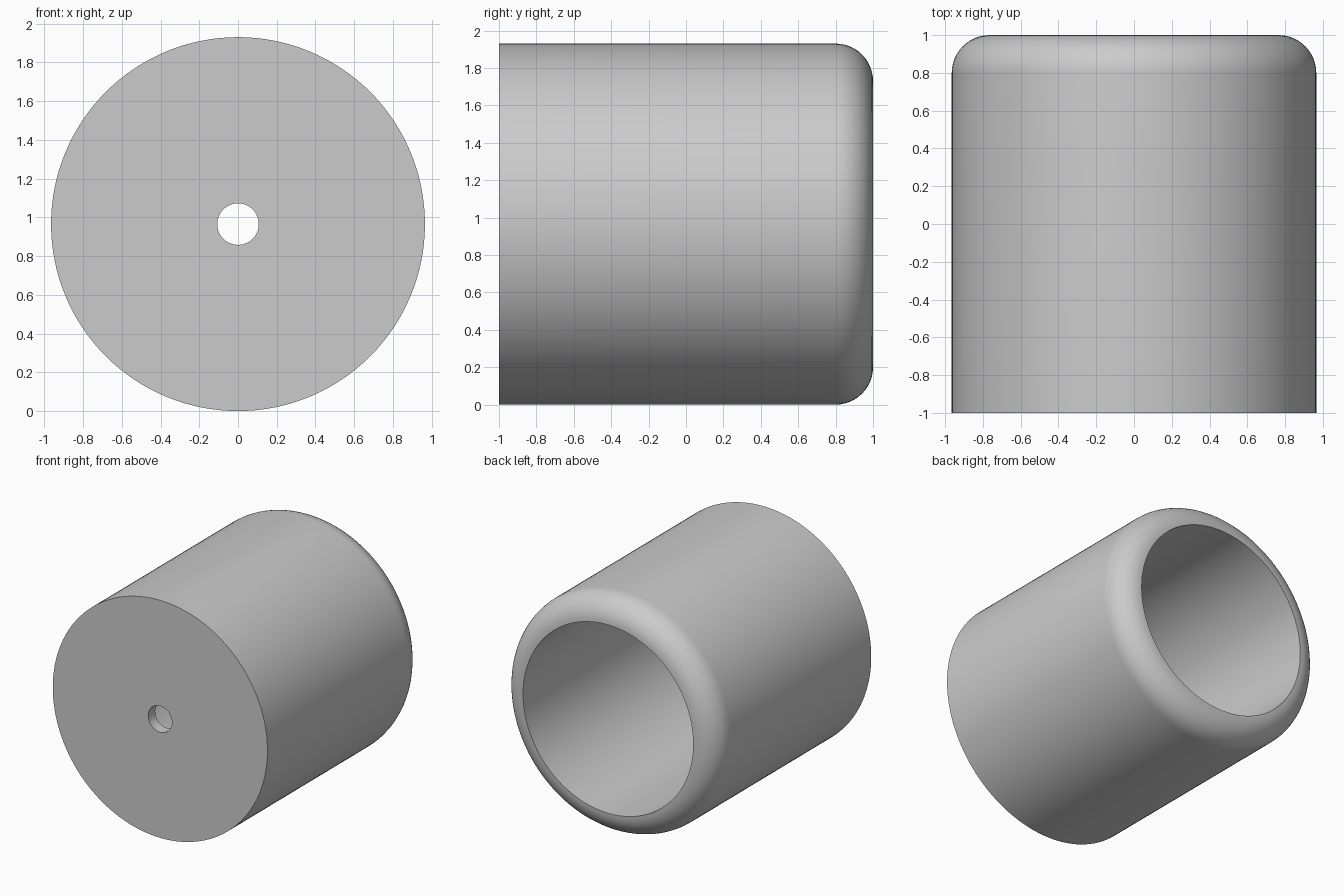
import bpy
import bmesh
from math import sin, cos, pi, radians
from mathutils import Vector

cube = bpy.data.objects.get("Cube")
if cube:
    bpy.data.objects.remove(cube, do_unlink=True)

OUTER, BORE, HOLE = 0.965, 0.765, 0.107
FRONT, BACK, FLOOR = -1.0, 1.0, 0.09
FILLET, SEGMENTS, ARC_STEPS = 0.2, 128, 12

grey = bpy.data.materials.new("plain grey")
grey.use_nodes = True
grey.diffuse_color = (0.6, 0.6, 0.6, 1)
grey.node_tree.nodes["Principled BSDF"].inputs["Base Color"].default_value = grey.diffuse_color

# Wall section as (radius, y): front plate, outer wall, rounded rim, bore, floor
profile = [(HOLE, FRONT), (OUTER, FRONT)]
for i in range(ARC_STEPS + 1):
    a = pi / 2 * i / ARC_STEPS
    profile.append((OUTER - FILLET + FILLET * cos(a), BACK - FILLET + FILLET * sin(a)))
profile += [(BORE, FRONT + FLOOR), (HOLE, FRONT + FLOOR)]

# Turn the closed section around the lengthwise axis
bm = bmesh.new()
verts = [bm.verts.new((r, y, OUTER)) for r, y in profile]
edges = [bm.edges.new((v, verts[(i + 1) % len(verts)])) for i, v in enumerate(verts)]
bmesh.ops.spin(bm, geom=verts + edges, cent=Vector((0, 0, OUTER)), axis=Vector((0, 1, 0)),
               angle=2 * pi, steps=SEGMENTS, use_merge=True)
bmesh.ops.remove_doubles(bm, verts=bm.verts[:], dist=0.0001)
bmesh.ops.recalc_face_normals(bm, faces=bm.faces[:])
mesh = bpy.data.meshes.new("hollow_cup")
bm.to_mesh(mesh)
bm.free()
mesh.materials.append(grey)

cup = bpy.data.objects.new("hollow_cup", mesh)
bpy.context.collection.objects.link(cup)
bpy.ops.object.select_all(action='DESELECT')
cup.select_set(True)
bpy.context.view_layer.objects.active = cup
bpy.ops.object.shade_smooth_by_angle(angle=radians(30))
